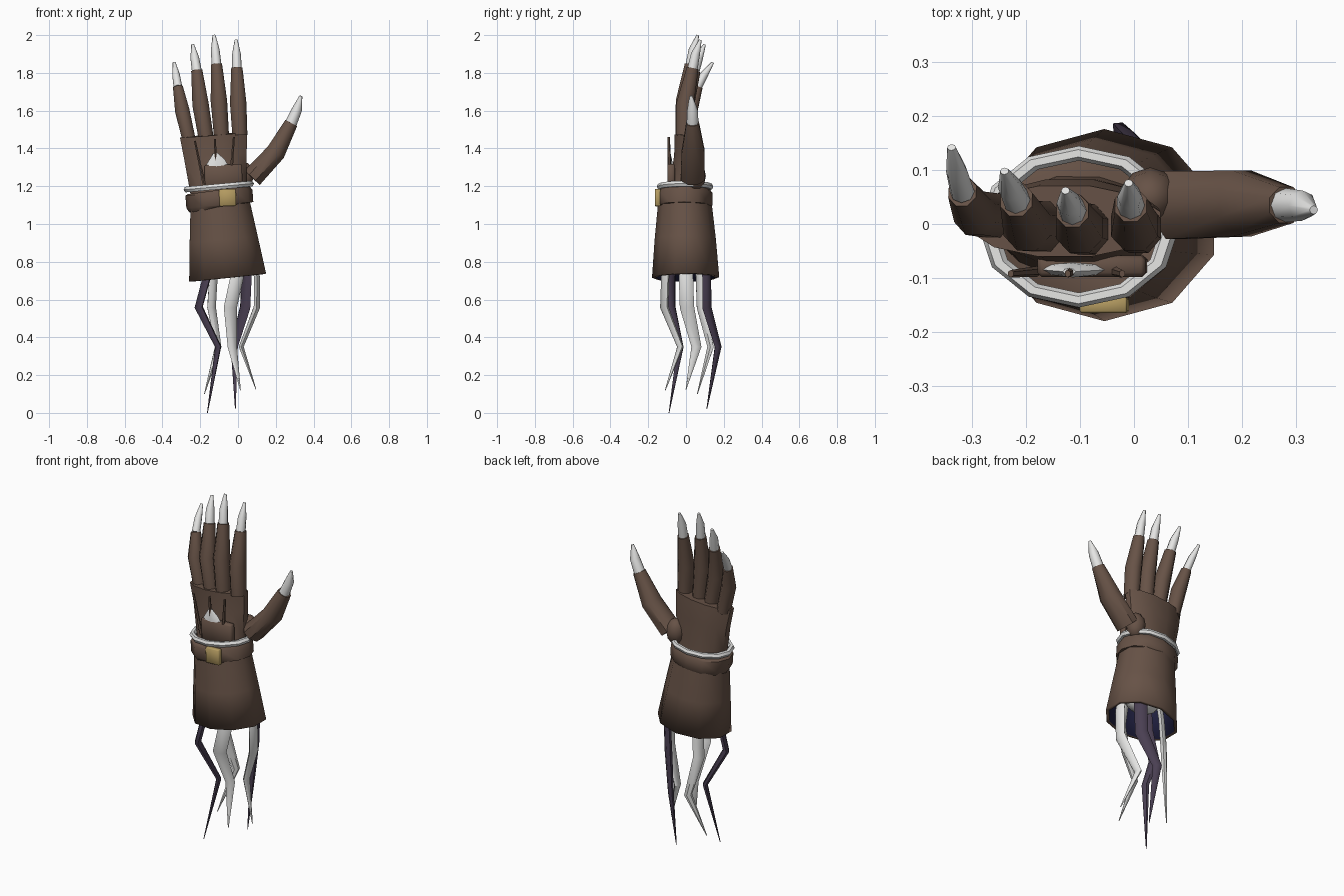
import bpy, bmesh, math
from mathutils import Vector, Matrix

if "Cube" in bpy.data.objects:
    bpy.data.objects.remove(bpy.data.objects["Cube"])


def material(name, rgb):
    m = bpy.data.materials.new(name)
    m.diffuse_color = (*rgb, 1)
    m.use_nodes = True
    m.node_tree.nodes["Principled BSDF"].inputs["Base Color"].default_value = m.diffuse_color
    return m


LEATHER = material("brown leather", (0.135, 0.085, 0.062))
BONE = material("pale bone", (0.78, 0.78, 0.77))
PURPLE = material("dusky purple", (0.068, 0.05, 0.085))
NAVY = material("navy lining", (0.014, 0.014, 0.05))
GOLD = material("dull gold", (0.46, 0.33, 0.12))


def finish(name, bm, *mats):
    bmesh.ops.recalc_face_normals(bm, faces=bm.faces)
    me = bpy.data.meshes.new(name)
    bm.to_mesh(me)
    bm.free()
    for m in mats:
        me.materials.append(m)
    ob = bpy.data.objects.new(name, me)
    bpy.context.collection.objects.link(ob)
    bpy.ops.object.select_all(action='DESELECT')
    ob.select_set(True)
    bpy.context.view_layer.objects.active = ob
    bpy.ops.object.shade_smooth_by_angle(angle=math.radians(48))
    return ob


def sweep(name, pts, *mats, n=8, u=(0, 1, 0), phase=0.0, open_start=False):
    """Elliptical tube through (x, y, z, radius along u, radius across u)."""
    bm = bmesh.new()
    P = [Vector(p[:3]) for p in pts]
    rings = []
    for i, p in enumerate(pts):
        a, b = P[max(i - 1, 0)], P[min(i + 1, len(P) - 1)]
        t = (b - a).normalized()
        uu = Vector(u)
        uu = (uu - t * uu.dot(t)).normalized()
        vv = uu.cross(t)
        ring = []
        for k in range(n):
            w = 2 * math.pi * k / n + phase
            ring.append(bm.verts.new(P[i] + uu * math.cos(w) * p[3] + vv * math.sin(w) * p[4]))
        rings.append(ring)
    for r, s in zip(rings, rings[1:]):
        for k in range(n):
            j = (k + 1) % n
            bm.faces.new((r[k], r[j], s[j], s[k]))
    if not open_start:
        bm.faces.new(rings[0])
    bm.faces.new(rings[-1])
    return finish(name, bm, *mats)


def box(name, centre, size, tilt, mat, bevel):
    bm = bmesh.new()
    bmesh.ops.create_cube(bm, size=1)
    bmesh.ops.scale(bm, vec=size, verts=bm.verts)
    bmesh.ops.bevel(bm, geom=bm.edges[:], offset=bevel, segments=1, affect='EDGES')
    bm.transform(Matrix.Translation(centre) @ Matrix.Rotation(tilt, 4, 'Y'))
    return finish(name, bm, mat)


# Flared cuff, open below, with dark lining
cuff = sweep("cuff", [(-.055, -.002, .717, .178, .215), (-.076, -.004, .92, .162, .19),
                      (-.095, -.006, 1.11, .142, .165)], LEATHER, NAVY, n=10, open_start=True)
sol = cuff.modifiers.new("lining", 'SOLIDIFY')
sol.thickness = 0.018
sol.offset = -1
sol.material_offset = 1

# Wrist strap, buckle and bone bracelet
sweep("wrist_strap", [(-.094, -.008, 1.088, .138, .165), (-.096, -.008, 1.1, .148, .178),
                      (-.101, -.008, 1.165, .148, .178), (-.103, -.008, 1.18, .136, .165)], LEATHER, n=12)
box("buckle", (-.055, -.15, 1.14), (.088, .03, .09), -.04, GOLD, .004)
bpy.ops.mesh.primitive_torus_add(major_segments=12, minor_segments=6, major_radius=1, minor_radius=.1)
torus = bpy.context.object
bm = bmesh.new()
bm.from_mesh(torus.data)
bpy.data.objects.remove(torus)
bm.transform(Matrix.Translation((-.102, -.005, 1.198)) @ Matrix.Rotation(-.09, 4, 'Y')
             @ Matrix.Diagonal((.17, .136, .17, 1)))
finish("bone_bracelet", bm, BONE)

# Palm
sweep("palm", [(-.1, -.005, 1.13, .105, .15), (-.108, .0, 1.22, .085, .158),
               (-.12, .01, 1.36, .075, .172), (-.129, .005, 1.472, .068, .185)],
      LEATHER, n=12, phase=math.pi / 12)

# Fingers: base, middle, tip, claw tip as (x, y, z), and thickness
fingers = {
    "little": ((-.258, .015, 1.44), (-.295, .02, 1.6), (-.318, .06, 1.725), (-.338, .142, 1.855), .88),
    "ring": ((-.168, -.005, 1.45), (-.198, -.003, 1.63), (-.218, .045, 1.81), (-.24, .098, 1.95), 1),
    "middle": ((-.087, -.01, 1.46), (-.101, -.008, 1.65), (-.114, .025, 1.845), (-.127, .062, 2.0), 1),
    "index": ((.01, -.008, 1.47), (.001, -.004, 1.64), (-.006, .035, 1.825), (-.01, .076, 1.975), 1),
}
for name, (a, b, c, d, s) in fingers.items():
    m = tuple((p + q) / 2 for p, q in zip(c, d))
    sweep(name + "_finger", [(*a, .05 * s, .043 * s), (*b, .05 * s, .047 * s), (*c, .034 * s, .032 * s)],
          LEATHER, phase=math.pi / 8)
    sweep(name + "_claw", [(*c, .027 * s, .026 * s), (m[0], m[1] - .005, m[2], .024 * s, .023 * s),
                           (*d, .007, .008)], BONE)

# Thumb with rounded root and claw
bm = bmesh.new()
bmesh.ops.create_uvsphere(bm, u_segments=10, v_segments=6, radius=1)
bm.transform(Matrix.Translation((.03, .05, 1.255)) @ Matrix.Diagonal((.055, .055, .075, 1)))
finish("thumb_root", bm, LEATHER)
sweep("thumb", [(.075, .035, 1.245, .068, .06), (.2, .038, 1.38, .066, .056), (.282, .035, 1.535, .036, .038)],
      LEATHER, phase=math.pi / 8)
sweep("thumb_claw", [(.277, .035, 1.525, .032, .032), (.312, .034, 1.605, .028, .027),
                     (.333, .026, 1.678, .008, .008)], BONE)

# Back-of-hand plate, rods and bone shard
box("hand_plate", (-.077, -.078, 1.25), (.2, .04, .13), -.03, LEATHER, .008)
for i, (x0, z0, x1, z1) in enumerate([(-.18, 1.21, -.228, 1.44), (-.115, 1.29, -.123, 1.45),
                                      (-.035, 1.29, -.022, 1.46)]):
    sweep(f"hand_rod_{i}", [(x0, -.088, z0, .01, .009), (x1, -.092, z1, .007, .006)], LEATHER, n=6)
sweep("bone_shard", [(-.112, -.084, 1.3, .014, .065), (-.113, -.086, 1.335, .013, .045),
                     (-.12, -.088, 1.375, .006, .012)], BONE)

# Bone stump inside the cuff
bm = bmesh.new()
bmesh.ops.create_uvsphere(bm, u_segments=12, v_segments=8, radius=1)
bm.transform(Matrix.Translation((-.06, 0, .86)) @ Matrix.Diagonal((.11, .09, .09, 1)))
finish("wrist_stump", bm, BONE)

# Hanging strands: top, knee, bend, tip, flat along the cuff rim
strands = {
    "front_left": (PURPLE, (-.165, -.08, .72), (-.208, -.08, .56), (-.105, -.03, .35), (-.162, -.09, 0), .03),
    "back_left": (BONE, (-.13, .075, .72), (-.14, .08, .56), (-.105, .13, .35), (-.178, .06, .1), .032),
    "front": (BONE, (-.005, -.11, .72), (-.04, -.115, .56), (-.03, -.03, .35), (.013, -.11, .12), .038),
    "back": (PURPLE, (.045, .11, .72), (.038, .11, .56), (-.02, .17, .35), (-.014, .11, .02), .036),
    "right": (BONE, (.1, 0, .72), (.1, .005, .56), (.017, .055, .35), (.095, 0, .125), .038),
}
for name, (mat, a, b, c, d, w) in strands.items():
    out = Vector((a[0] + .05, a[1], 0)).normalized()
    along = (-out.y, out.x, 0)
    top = (a[0] * .85 - .008, a[1] * .85, .84)
    sweep(name + "_strand", [(*top, w * .9, .018), (*a, w, .018), (*b, w, .019), (*c, w * .7, .015),
                             (*d, .002, .002)], mat, n=6, u=along)
